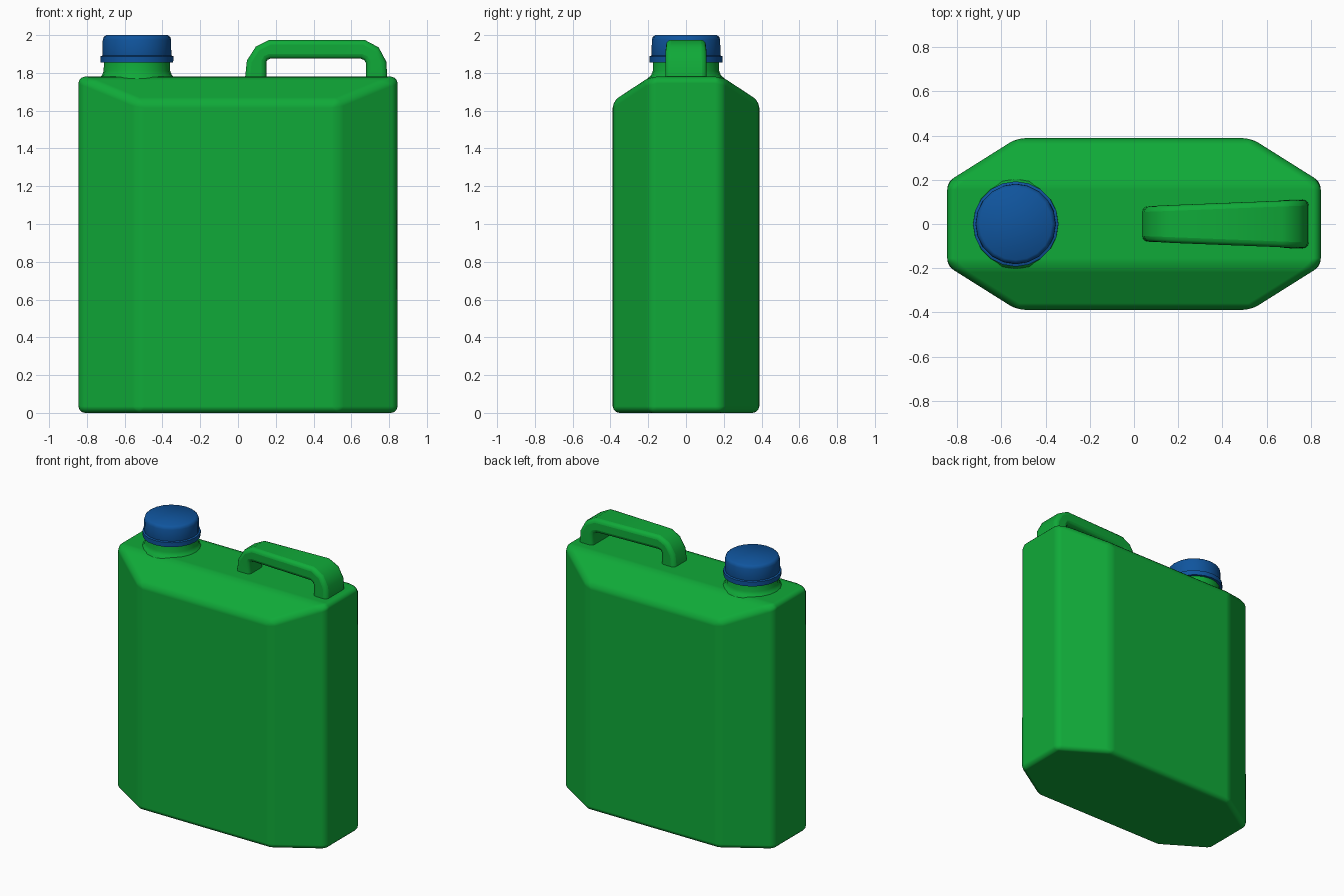
import bpy, bmesh, math

if "Cube" in bpy.data.objects:
    bpy.data.objects.remove(bpy.data.objects["Cube"])


def material(name, rgb):
    m = bpy.data.materials.new(name)
    m.diffuse_color = (*rgb, 1)
    m.use_nodes = True
    m.node_tree.nodes["Principled BSDF"].inputs["Base Color"].default_value = m.diffuse_color
    return m


GREEN = material("green_plastic", (0.005, 0.40, 0.04))
BLUE = material("blue_plastic", (0.005, 0.09, 0.34))


def make(name, verts, faces, mat, bevel=0, segments=3, smooth=40):
    me = bpy.data.meshes.new(name)
    me.from_pydata(verts, [], faces)
    bm = bmesh.new()
    bm.from_mesh(me)
    bmesh.ops.recalc_face_normals(bm, faces=bm.faces)
    bm.to_mesh(me)
    bm.free()
    me.materials.append(mat)
    ob = bpy.data.objects.new(name, me)
    bpy.context.collection.objects.link(ob)
    bpy.ops.object.select_all(action='DESELECT')
    ob.select_set(True)
    bpy.context.view_layer.objects.active = ob
    bpy.ops.object.shade_smooth_by_angle(angle=math.radians(smooth))
    if bevel:
        b = ob.modifiers.new("rounded_edges", 'BEVEL')
        b.width = bevel
        b.segments = segments
        b.limit_method = 'ANGLE'
        b.angle_limit = math.radians(25)
        b.harden_normals = True
    return ob


def lathe(name, profile, cx, mat, sides=20):
    verts, faces = [], []
    for r, z in profile:
        for i in range(sides):
            a = 2 * math.pi * i / sides
            verts.append((cx + r * math.cos(a), r * math.sin(a), z))
    for k in range(len(profile) - 1):
        for i in range(sides):
            j = (i + 1) % sides
            faces.append((k * sides + i, k * sides + j,
                          (k + 1) * sides + j, (k + 1) * sides + i))
    faces.append(tuple(range(sides)))
    faces.append(tuple(range((len(profile) - 1) * sides, len(profile) * sides)))
    return make(name, verts, faces, mat)


# Body: eight-sided prism whose front and back shoulders slope down
plan = [(.845, -.19), (.845, .19), (.53, .388), (-.53, .388),
        (-.845, .19), (-.845, -.19), (-.53, -.388), (.53, -.388)]
verts = [(x, y, 0) for x, y in plan]
verts += [(x, y, 1.78 if abs(y) < .3 else 1.65) for x, y in plan]
faces = [tuple(range(8))] + [(i, (i + 1) % 8, (i + 1) % 8 + 8, i + 8) for i in range(8)]
faces += [(8, 9, 12, 13), (9, 10, 11, 12), (13, 14, 15, 8)]
make("body", verts, faces, GREEN, bevel=0.035)

# Neck with a flared base
CAP_X = -0.535
lathe("neck", [(.215, 1.73), (.203, 1.772), (.185, 1.787), (.176, 1.81), (.175, 1.88)],
      CAP_X, GREEN)

# Screw cap and its locking ring
lathe("cap", [(.178, 1.875), (.182, 1.89), (.181, 1.975), (.176, 1.99), (.163, 2.0)],
      CAP_X, BLUE)
lathe("cap_ring", [(.192, 1.855), (.193, 1.888), (.18, 1.893)], CAP_X, BLUE)

# Handle: outer and inner path points (x, z) swept with a widening section
outer = [(.035, 1.75), (.047, 1.865), (.095, 1.94), (.165, 1.975),
         (.67, 1.975), (.745, 1.935), (.785, 1.86), (.792, 1.75)]
inner = [(.15, 1.75), (.15, 1.858), (.156, 1.869), (.17, 1.875),
         (.65, 1.875), (.668, 1.868), (.677, 1.853), (.677, 1.75)]
verts, faces = [], []
for (ox, oz), (ix, iz) in zip(outer, inner):
    w = .08 + .03 * (ox - .035) / .76
    verts += [(ox, -w, oz), (ox, w, oz), (ix, w, iz), (ix, -w, iz)]
for k in range(len(outer) - 1):
    for i in range(4):
        j = (i + 1) % 4
        faces.append((4 * k + i, 4 * k + j, 4 * k + 4 + j, 4 * k + 4 + i))
faces += [(0, 1, 2, 3), tuple(range(len(verts) - 4, len(verts)))]
handle = make("handle", verts, faces, GREEN, smooth=50)

# Round only the four long edges of the handle
bm = bmesh.new()
bm.from_mesh(handle.data)
long_edges = [e for e in bm.edges
              if abs(e.verts[0].index - e.verts[1].index) == 4]
bmesh.ops.bevel(bm, geom=long_edges, offset=.026, segments=3, profile=.5,
                affect='EDGES', clamp_overlap=True)
bm.to_mesh(handle.data)
bm.free()
for p in handle.data.polygons:
    p.use_smooth = True
